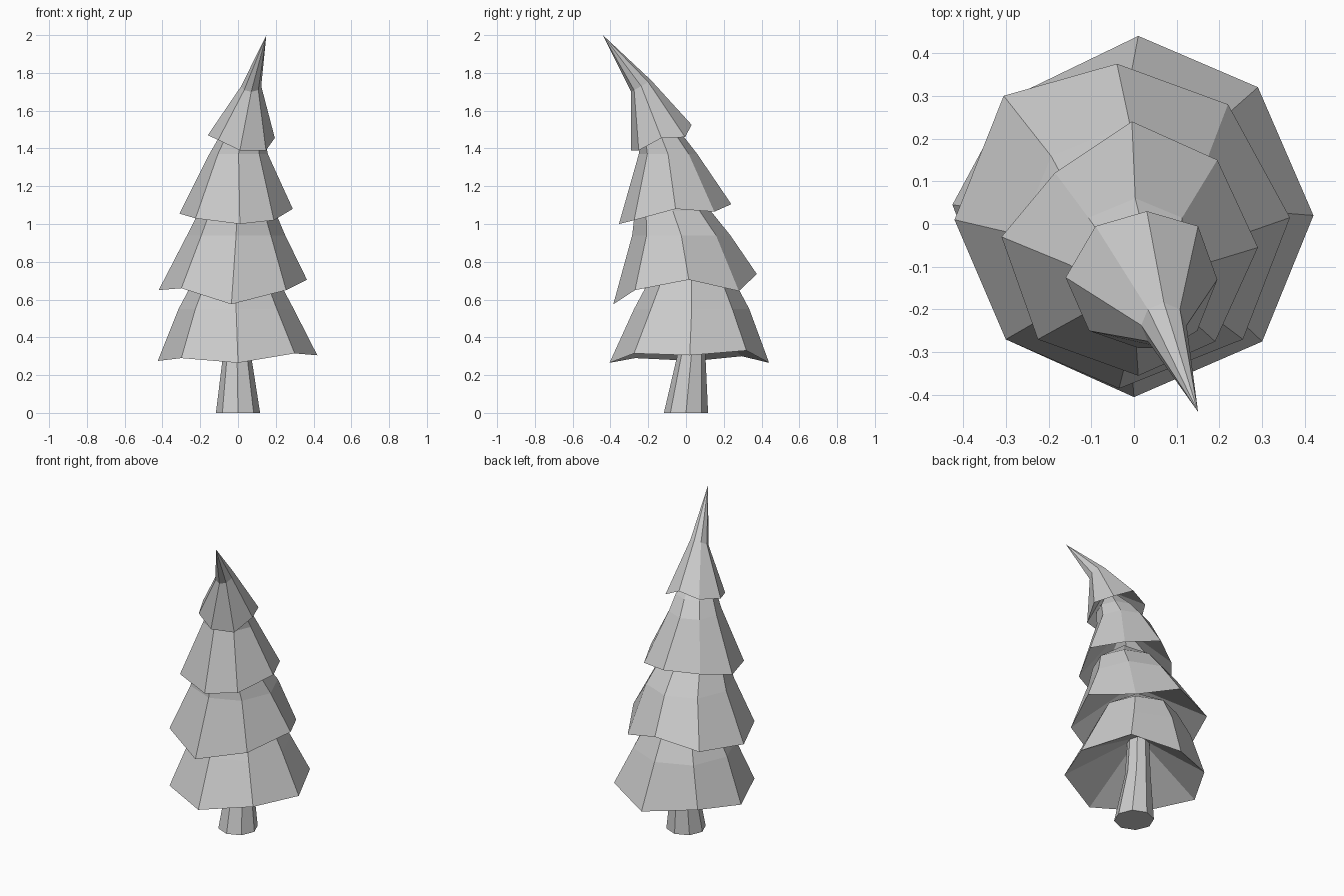
import bpy, bmesh
from math import cos, sin, pi

SIDES = 8


def ring(cx, cy, cz, r, tilt=0.0):
    """Octagon of points, first one on +x, optionally raised towards the back."""
    return [(cx + r * cos(2 * pi * i / SIDES),
             cy + r * sin(2 * pi * i / SIDES),
             cz + tilt * sin(2 * pi * i / SIDES)) for i in range(SIDES)]


def loft(name, rings, bottom, top):
    """Skin stacked rings and fan both ends to a point."""
    bm = bmesh.new()
    loops = [[bm.verts.new(p) for p in pts] for pts in rings]
    low, high = bm.verts.new(bottom), bm.verts.new(top)
    for i in range(SIDES):
        j = (i + 1) % SIDES
        for a, b in zip(loops, loops[1:]):
            bm.faces.new((a[i], a[j], b[j], b[i]))
        bm.faces.new((loops[0][j], loops[0][i], low))
        bm.faces.new((loops[-1][i], loops[-1][j], high))
    bmesh.ops.recalc_face_normals(bm, faces=bm.faces)
    mesh = bpy.data.meshes.new(name)
    bm.to_mesh(mesh)
    bm.free()
    obj = bpy.data.objects.new(name, mesh)
    bpy.context.collection.objects.link(obj)


# Trunk: tapered, leaning slightly backwards
loft("trunk",
     [ring(0, 0, 0, 0.117), ring(-0.005, 0.028, 0.3, 0.075), ring(-0.01, 0.03, 0.62, 0.06)],
     (0, 0, 0), (-0.01, 0.03, 0.62))

# Bough tiers: ragged rim, then upper rings, hollow underside, pointed top
# Rim order: right, back right, back, back left, left, front left, front, front right
rim = [(0.42, 0.02, 0.305), (0.29, 0.32, 0.33), (0.01, 0.44, 0.265), (-0.29, 0.295, 0.30),
       (-0.425, 0.045, 0.275), (-0.30, -0.27, 0.29), (0.0, -0.405, 0.265), (0.30, -0.275, 0.315)]
loft("lower_boughs",
     [rim, ring(-0.01, 0.03, 0.55, 0.305), ring(-0.01, 0.03, 0.70, 0.225)],
     (-0.01, 0.03, 0.55), (-0.01, 0.02, 0.85))

rim = [(0.365, 0.015, 0.705), (0.22, 0.28, 0.645), (-0.04, 0.375, 0.735), (-0.305, 0.30, 0.68),
       (-0.42, 0.01, 0.65), (-0.30, -0.27, 0.66), (-0.035, -0.385, 0.575), (0.255, -0.27, 0.65)]
loft("middle_boughs",
     [rim, ring(-0.01, -0.025, 0.94, 0.26), ring(-0.005, -0.07, 1.07, 0.20)],
     (-0.01, -0.025, 0.92), (0, -0.09, 1.22))

rim = [(0.29, -0.055, 1.08), (0.195, 0.15, 1.065), (-0.005, 0.24, 1.105), (-0.185, 0.12, 1.08),
       (-0.31, -0.03, 1.055), (-0.225, -0.27, 1.03), (0.01, -0.355, 1.0), (0.19, -0.275, 1.02)]
loft("upper_boughs",
     [rim, ring(0.003, -0.095, 1.37, 0.155), ring(0.02, -0.13, 1.46, 0.12)],
     (0, -0.095, 1.34), (0.04, -0.18, 1.62))

rim = [(0.195, -0.13, 1.455), (0.15, -0.005, 1.46), (0.03, 0.03, 1.525), (-0.09, -0.005, 1.49),
       (-0.16, -0.125, 1.47), (-0.105, -0.25, 1.445), (0.01, -0.29, 1.39), (0.148, -0.25, 1.39)]
loft("leaning_tip",
     [rim, ring(0.07, -0.237, 1.73, 0.053, 0.03)],
     (0.05, -0.19, 1.62), (0.15, -0.44, 2.0))
